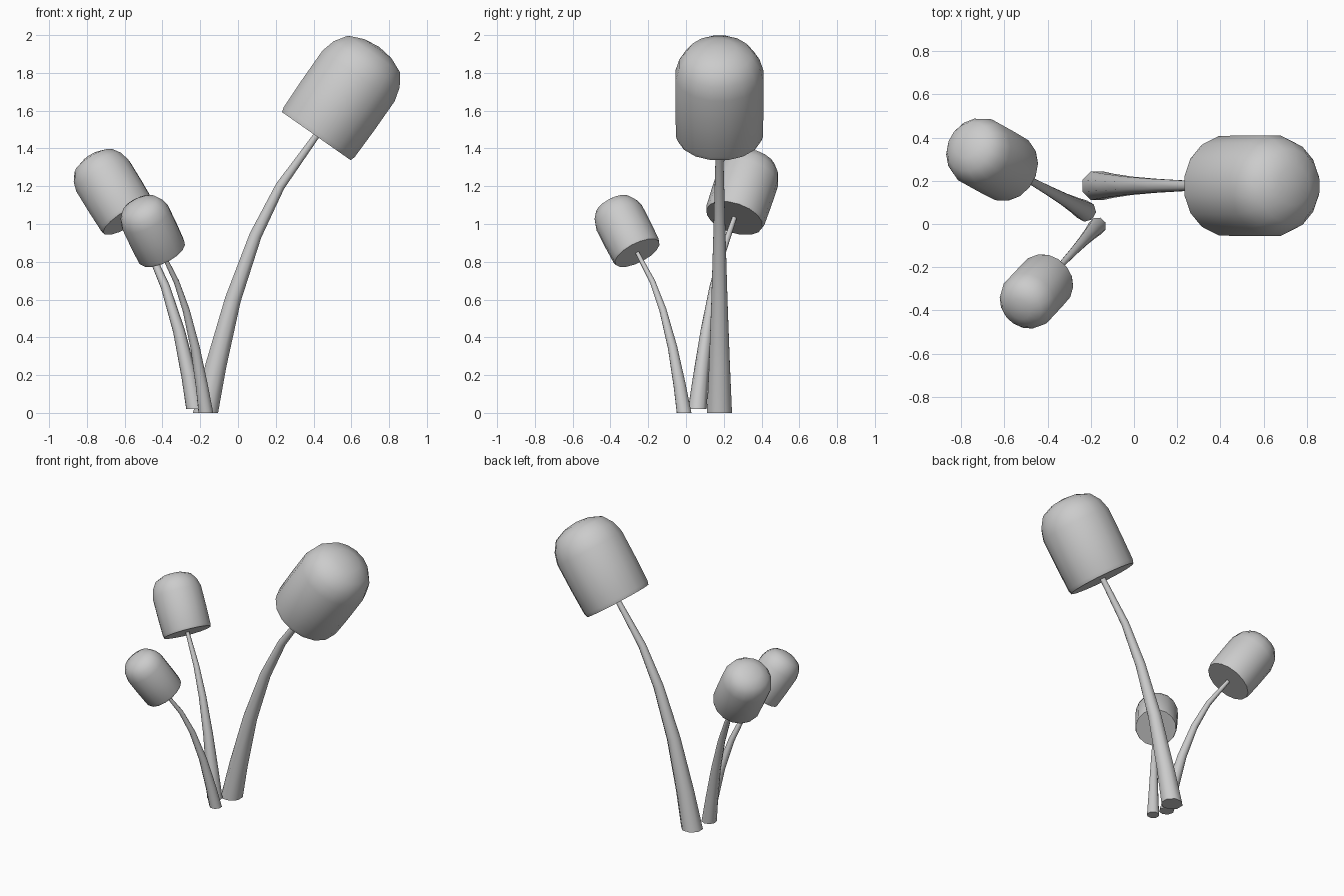
import bpy, bmesh
from math import sin, cos, tau, radians
from mathutils import Vector, Matrix

if "Cube" in bpy.data.objects:
    bpy.data.objects.remove(bpy.data.objects["Cube"])

TILT = radians(35)                      # lean of the caps
CAP_BASE = Vector((0.587, 0, 1.465))    # underside centre of a full size cap
# (radius, height) up the cap
CAP_PROFILE = [(0.226, 0), (0.234, 0.025), (0.238, 0.2), (0.238, 0.39),
               (0.217, 0.465), (0.172, 0.531), (0.09, 0.566)]
# (x, z, radius) along the stem
STEM_PATH = [(0, 0, 0.072), (0.055, 0.25, 0.06), (0.145, 0.6, 0.046),
             (0.265, 0.94, 0.035), (0.395, 1.2, 0.027), (0.61, 1.5, 0.018)]


def loft(name, rings, sides, matrix, tip=None):
    """Skin rings of (centre, lean angle, radius); close with a cap or a tip."""
    bm = bmesh.new()
    loops = []
    for c, lean, r in rings:
        rot = Matrix.Rotation(lean, 3, 'Y')
        loops.append([bm.verts.new(c + rot @ Vector((
            r * cos(tau * (i + 0.5) / sides), r * sin(tau * (i + 0.5) / sides), 0)))
            for i in range(sides)])
    for a, b in zip(loops, loops[1:]):
        for i in range(sides):
            j = (i + 1) % sides
            bm.faces.new((a[i], a[j], b[j], b[i]))
    bm.faces.new(loops[0][::-1])
    if tip is None:
        bm.faces.new(loops[-1])
    else:
        t = bm.verts.new(tip)
        for i in range(sides):
            bm.faces.new((loops[-1][i], loops[-1][(i + 1) % sides], t))
    bm.transform(matrix)
    bmesh.ops.recalc_face_normals(bm, faces=bm.faces)
    me = bpy.data.meshes.new(name)
    bm.to_mesh(me)
    bm.free()
    ob = bpy.data.objects.new(name, me)
    bpy.context.collection.objects.link(ob)
    bpy.ops.object.select_all(action='DESELECT')
    ob.select_set(True)
    bpy.context.view_layer.objects.active = ob
    bpy.ops.object.shade_smooth_by_angle(angle=radians(50))


def mushroom(label, pos, turn, scale):
    m = (Matrix.Translation(pos) @ Matrix.Rotation(radians(turn), 4, 'Z')
         @ Matrix.Scale(scale, 4))
    # tapering bent stem with a level foot
    pts = [Vector((x, 0, z)) for x, z, r in STEM_PATH]
    rings = []
    for i, p in enumerate(pts):
        d = pts[min(i + 1, len(pts) - 1)] - pts[max(i - 1, 0)]
        lean = Vector((d.z, d.x)).normalized()
        angle = 0 if i == 0 else Vector((1, 0)).angle(lean)
        rings.append((p, angle, STEM_PATH[i][2]))
    loft(label + "_stem", rings, 8, m)
    # thimble shaped cap
    axis = Vector((sin(TILT), 0, cos(TILT)))
    rings = [(CAP_BASE + axis * h, TILT, r) for r, h in CAP_PROFILE]
    loft(label + "_cap", rings, 16, m, CAP_BASE + axis * 0.578)


mushroom("large_mushroom", (-0.172, 0.177, 0), 0, 1.0)
mushroom("medium_mushroom", (-0.225, 0.06, 0.02), 151, 0.69)
mushroom("small_mushroom", (-0.17, -0.01, 0), -133, 0.578)
